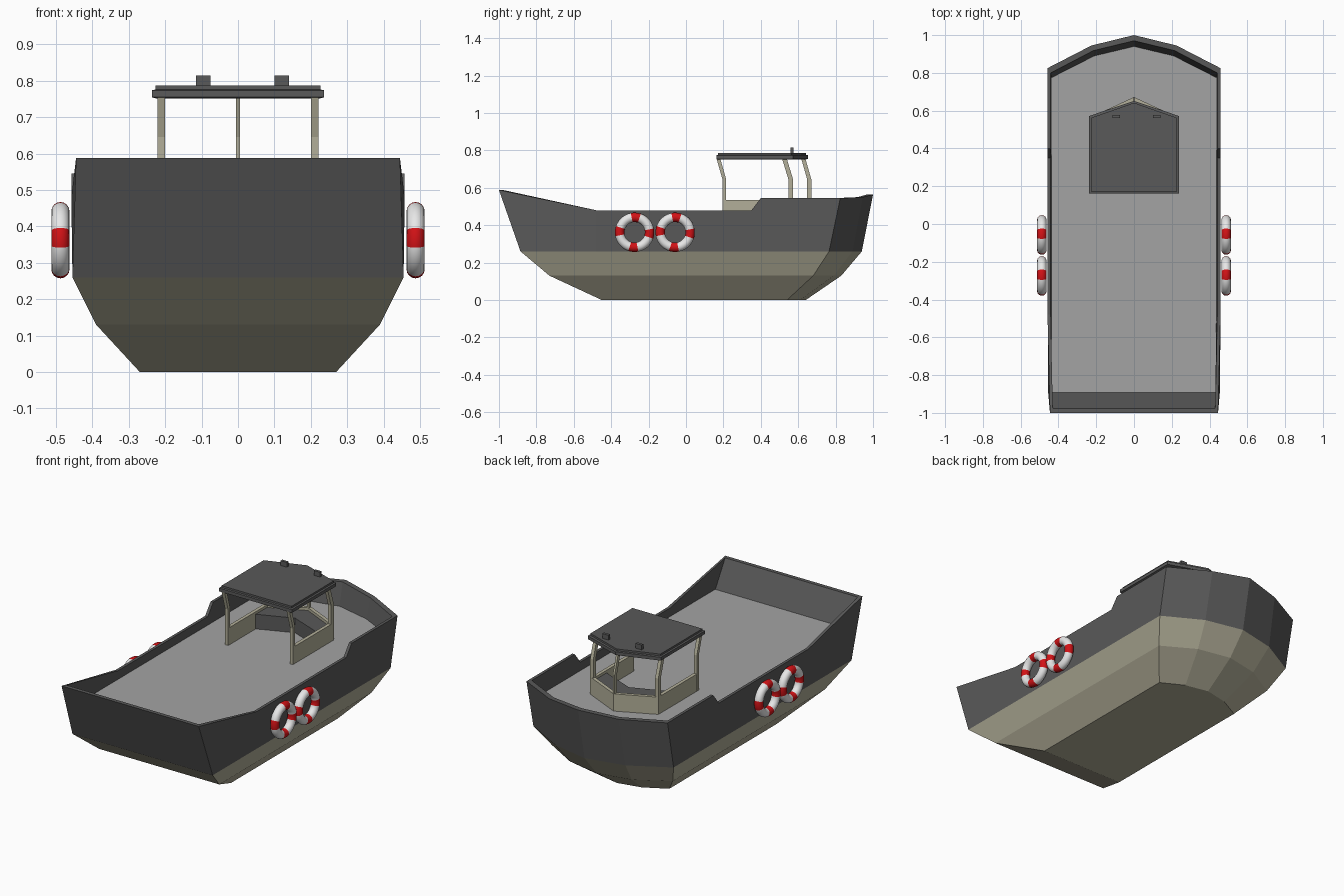
import bpy, bmesh, math
from mathutils import Vector

if "Cube" in bpy.data.objects:
    bpy.data.objects.remove(bpy.data.objects["Cube"])


def material(name, r, g, b):
    m = bpy.data.materials.new(name)
    m.use_nodes = True
    m.diffuse_color = (r, g, b, 1)
    m.node_tree.nodes["Principled BSDF"].inputs["Base Color"].default_value = (r, g, b, 1)
    return m


DARK = material("dark grey", 0.1, 0.1, 0.1)
DECK = material("deck grey", 0.37, 0.37, 0.37)
CREAM = material("cream", 0.45, 0.43, 0.32)
WHITE = material("white", 0.8, 0.8, 0.8)
RED = material("red", 0.65, 0.006, 0.008)


def finish(name, bm, mats):
    bmesh.ops.recalc_face_normals(bm, faces=bm.faces[:])
    me = bpy.data.meshes.new(name)
    bm.to_mesh(me)
    bm.free()
    for m in mats:
        me.materials.append(m)
    ob = bpy.data.objects.new(name, me)
    bpy.context.collection.objects.link(ob)
    return ob


def loft(name, rings, mats, band_mats=None):
    """Skin closed rings of points into a capped solid."""
    bm = bmesh.new()
    loops = [[bm.verts.new(p) for p in r] for r in rings]
    n = len(rings[0])
    bm.faces.new(loops[0])
    bm.faces.new(loops[-1])
    for k, (a, b) in enumerate(zip(loops, loops[1:])):
        for i in range(n):
            j = (i + 1) % n
            f = bm.faces.new((a[i], a[j], b[j], b[i]))
            f.material_index = band_mats[k] if band_mats else 0
    return finish(name, bm, mats)


def mirrored(half):
    """Complete a half outline that ends on the centre line."""
    return half + [(-x, y, z) for x, y, z in reversed(half[:-1])]


def prism(name, outline, z0, z1, mat):
    return loft(name, [[(x, y, z) for x, y in outline] for z in (z0, z1)], [mat])


# Hull: stations run from the stern corner to the stem
SHEER = (0.588, 0.48, 0.48, 0.545, 0.545, 0.55, 0.565)


def level(stern, side, cheek, tip, heights, stern_x=None):
    sx = stern_x or side[0]
    half = [(sx, stern, heights[0])]
    for y in (-0.48, 0.35, 0.40):
        y = max(y, stern + 0.02)
        half.append((side[0], y, 0))
    half += [(*side, 0), (*cheek, 0), (0, tip, 0)]
    return mirrored([(x, y, h) for (x, y, _), h in zip(half, heights)])


keel = level(-0.45, (0.27, 0.54), (0.14, 0.61), 0.64, [0.0] * 7)
bilge = level(-0.73, (0.39, 0.68), (0.20, 0.79), 0.83, [0.13] * 7)
waterline = level(-0.885, (0.455, 0.765), (0.23, 0.89), 0.94, [0.26] * 7)
rim = level(-1.0, (0.458, 0.825), (0.225, 0.945), 1.0, SHEER, 0.445)
rim_in = level(-0.977, (0.441, 0.80), (0.215, 0.918), 0.97, SHEER, 0.43)
floor = level(-0.893, (0.436, 0.775), (0.21, 0.89), 0.94, [0.43] * 7)
loft("hull", [keel, bilge, waterline, rim, rim_in, floor],
     [CREAM, DARK], [0, 0, 1, 1, 1])
loft("deck", [[(x, y, 0.425) for x, y, z in floor],
              [(x, y, 0.434) for x, y, z in floor]], [DECK])

# Cabin wall, open at the rear
wall = [(0.22, 0.195), (0.22, 0.57), (0, 0.672), (-0.22, 0.57), (-0.22, 0.195)]
wall_in = [(0.2, 0.195), (0.2, 0.557), (0, 0.65), (-0.2, 0.557), (-0.2, 0.195)]
prism("cabin_wall", wall + wall_in[::-1], 0.43, 0.535, CREAM)

# Helm console behind the front windows
prism("console", [(0.2, 0.45), (0.2, 0.555), (0, 0.648), (-0.2, 0.555),
                  (-0.2, 0.45), (0, 0.53)], 0.43, 0.52, DARK)


# Window posts, upright to the knee and then raked aft
def post(name, x, y, w, d, lean):
    rings = []
    for z, dy in ((0.44, 0), (0.645, 0), (0.76, -lean)):
        rings.append([(x + a * w / 2, y + dy + b * d / 2, z)
                      for a, b in ((-1, -1), (1, -1), (1, 1), (-1, 1))])
    loft(name, rings, [CREAM])


for side, s in (("left", 1), ("right", -1)):
    post("rear_post_" + side, s * 0.211, 0.205, 0.02, 0.02, 0.033)
    post("front_post_" + side, s * 0.211, 0.56, 0.02, 0.025, 0.035)
post("centre_post", 0, 0.659, 0.012, 0.022, 0.033)


# Roof with a slightly inset top
def roof_ring(inset, z):
    w = 0.237 - inset
    return [(w, 0.162 + inset, z), (w, 0.572 - inset, z), (0, 0.652 - inset, z),
            (-w, 0.572 - inset, z), (-w, 0.162 + inset, z)]


loft("roof", [roof_ring(0.01, 0.752), roof_ring(0, 0.755), roof_ring(0, 0.774),
              roof_ring(0.01, 0.776), roof_ring(0.01, 0.787)], [DARK])

# Roof lamps
for side, x in (("left", 0.12), ("right", -0.095)):
    prism("roof_lamp_" + side, [(x - 0.02, 0.56), (x + 0.02, 0.56),
                                (x + 0.02, 0.576), (x - 0.02, 0.576)], 0.78, 0.815, DARK)


# Life rings with four red bands
def life_ring(name, x, y, z, major=0.08, minor=0.025, n=48, m=16):
    bm = bmesh.new()
    grid = []
    for i in range(n):
        a = 2 * math.pi * (i + 0.5) / n
        out = Vector((0, math.cos(a), math.sin(a)))
        loop = []
        for k in range(m):
            t = 2 * math.pi * k / m
            p = out * (major + minor * math.cos(t)) + Vector((minor * math.sin(t), 0, 0))
            loop.append(bm.verts.new(p + Vector((x, y, z))))
        grid.append(loop)
    for i in range(n):
        a, b = grid[i], grid[(i + 1) % n]
        for k in range(m):
            j = (k + 1) % m
            f = bm.faces.new((a[k], a[j], b[j], b[k]))
            f.smooth = True
            f.material_index = 1 if (i + 3) % 12 < 4 else 0
    finish(name, bm, [WHITE, RED])


for side, s in (("left", 1), ("right", -1)):
    for place, y in (("fore", -0.058), ("aft", -0.275)):
        life_ring("life_ring_" + place + "_" + side, s * 0.488, y, 0.362)
